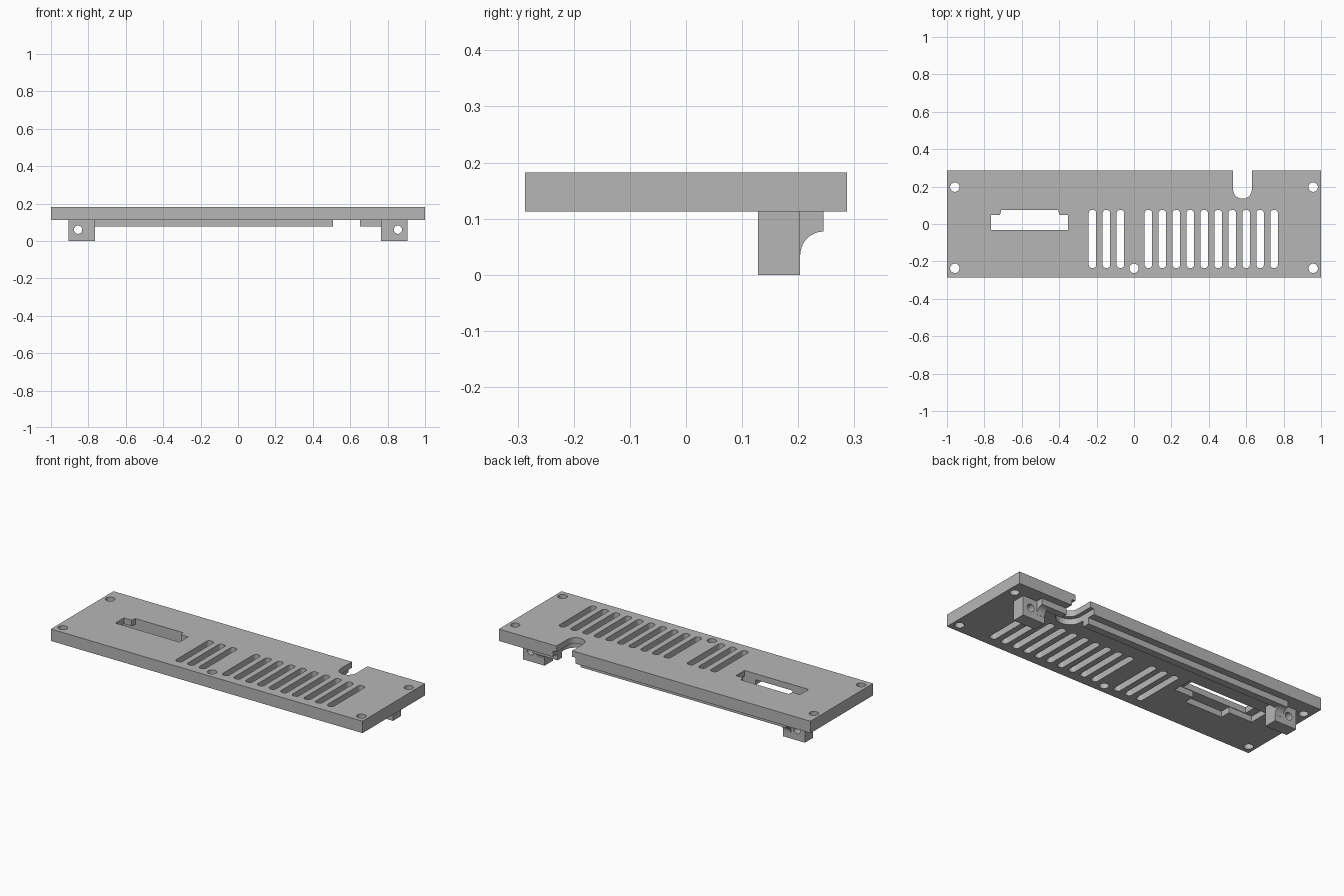
import bpy, bmesh, math
from mathutils import Matrix

old = bpy.data.objects.get("Cube")
if old:
    bpy.data.objects.remove(old, do_unlink=True)

grey = bpy.data.materials.new("plain grey")
grey.use_nodes = True
colour = (0.47, 0.47, 0.47, 1)
grey.diffuse_color = colour
grey.node_tree.nodes["Principled BSDF"].inputs["Base Color"].default_value = colour

BASE, TOP = 0.113, 0.182      # underside and upper face of the panel
LEDGE = 0.147                 # ceiling of the recesses cut from below
HALF_Y = 0.287


def prism(name, outline, low, high, turn=None):
    """Extrude a closed outline from low to high, optionally turned."""
    bm = bmesh.new()
    face = bm.faces.new([bm.verts.new((a, b, low)) for a, b in outline])
    grown = bmesh.ops.extrude_face_region(bm, geom=[face])["geom"]
    verts = [v for v in grown if isinstance(v, bmesh.types.BMVert)]
    bmesh.ops.translate(bm, verts=verts, vec=(0, 0, high - low))
    if turn:
        bm.transform(turn)
    bmesh.ops.recalc_face_normals(bm, faces=bm.faces)
    mesh = bpy.data.meshes.new(name)
    bm.to_mesh(mesh)
    bm.free()
    mesh.materials.append(grey)
    obj = bpy.data.objects.new(name, mesh)
    bpy.context.collection.objects.link(obj)
    return obj


def rect(x0, x1, y0, y1):
    return [(x0, y0), (x1, y0), (x1, y1), (x0, y1)]


def arc(cx, cy, r, start, end, steps):
    angles = [math.radians(start + (end - start) * i / steps) for i in range(steps + 1)]
    return [(cx + r * math.cos(t), cy + r * math.sin(t)) for t in angles]


def circle(cx, cy, r):
    return arc(cx, cy, r, 0, 360, 32)[:-1]


def rounded(x0, x1, y0, y1, r):
    return (arc(x1 - r, y1 - r, r, 0, 90, 6) + arc(x0 + r, y1 - r, r, 90, 180, 6)
            + arc(x0 + r, y0 + r, r, 180, 270, 6) + arc(x1 - r, y0 + r, r, 270, 360, 6))


def notch(r):
    """U shape open towards the back edge."""
    return arc(0.58, 0.185, r, 180, 360, 24) + [(0.58 + r, 0.4), (0.58 - r, 0.4)]


def cut(target, cutter):
    cutter.hide_render = True
    mod = target.modifiers.new("cut", "BOOLEAN")
    mod.operation = "DIFFERENCE"
    mod.solver = "EXACT"
    mod.object = cutter
    bpy.context.view_layer.objects.active = target
    bpy.ops.object.modifier_apply(modifier=mod.name)
    bpy.data.objects.remove(cutter, do_unlink=True)


def smooth(obj):
    bpy.ops.object.select_all(action="DESELECT")
    obj.select_set(True)
    bpy.context.view_layer.objects.active = obj
    bpy.ops.object.shade_smooth_by_angle(angle=math.radians(30))


# Main panel
panel = prism("panel", rect(-1, 1, -HALF_Y, HALF_Y), BASE, TOP)
through = (0, 0.3)

# Screw holes in the corners and at the front centre
holes = [(sx * 0.958, y) for sx in (-1, 1) for y in (0.197, -0.237)] + [(0, -0.237)]
for x, y in holes:
    cut(panel, prism("hole_cutter", circle(x, y, 0.025), *through))

# Row of vent slots, interrupted at the centre hole
for i in range(14):
    if i != 3:
        x = -0.222 + 0.0747 * i
        slot = rounded(x - 0.02, x + 0.02, -0.235, 0.075, 0.017)
        cut(panel, prism("slot_cutter", slot, *through))

# Cable notch with a wider recess underneath
cut(panel, prism("notch_recess_cutter", notch(0.073), 0, LEDGE))
cut(panel, prism("notch_cutter", notch(0.05), *through))

# Socket window with a stepped recess underneath
recess = [(-0.81, -0.035), (-0.66, -0.035), (-0.66, -0.095), (-0.42, -0.095),
          (-0.42, -0.035), (-0.30, -0.035), (-0.30, 0.08), (-0.81, 0.08)]
cut(panel, prism("socket_recess_cutter", recess, 0, LEDGE))
window = [(-0.765, -0.032), (-0.353, -0.032), (-0.353, 0.047), (-0.398, 0.047),
          (-0.406, 0.075), (-0.71, 0.075), (-0.717, 0.047), (-0.765, 0.047)]
cut(panel, prism("window_cutter", window, *through))
smooth(panel)

# Mounting lugs, each with a cross hole along y and a curved gusset behind
along_y = Matrix.Rotation(math.pi / 2, 4, "X")
along_x = Matrix(((0, 0, 1, 0), (1, 0, 0, 0), (0, 1, 0, 0), (0, 0, 0, 1)))
for side, s in (("right", -1), ("left", 1)):
    xs = sorted((s * 0.765, s * 0.905))
    lug = prism(side + "_lug", rect(*xs, 0.128, 0.203), 0, BASE)
    cut(lug, prism("lug_hole_cutter", circle(s * 0.855, 0.06, 0.022), -0.3, 0, along_y))
    smooth(lug)
    profile = [(0.203, BASE), (0.245, BASE)] + arc(0.245, 0.036, 0.041, 90, 180, 10) + [(0.203, 0.036)]
    xs = sorted((s * 0.765, s * 0.815))
    smooth(prism(side + "_gusset", profile, *xs, along_x))

# Locating rail under the back edge, interrupted at the notch
prism("long_rail", rect(-0.765, 0.507, 0.203, 0.245), 0.077, BASE)
prism("short_rail", rect(0.653, 0.765, 0.203, 0.245), 0.077, BASE)
